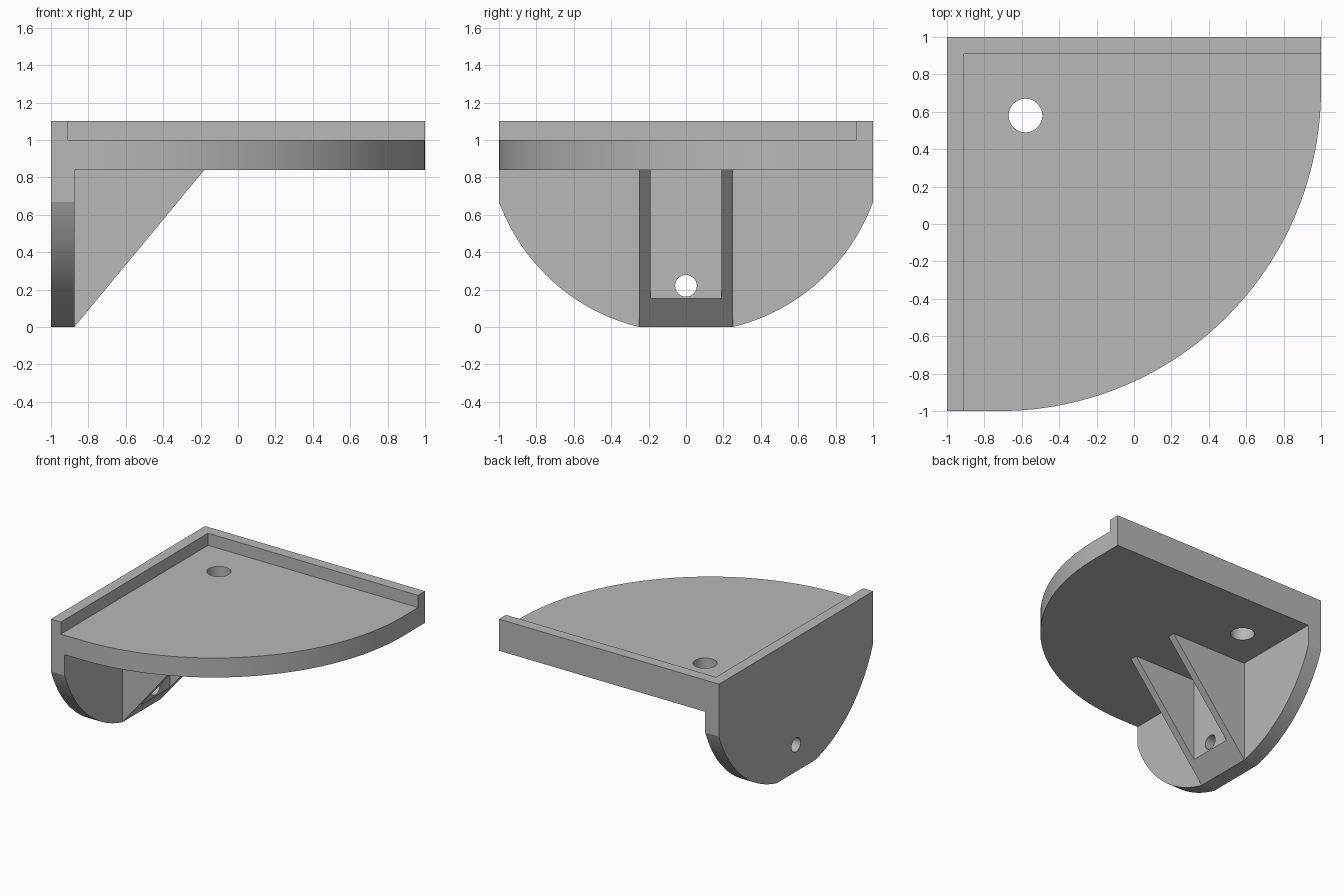
import bpy
import bmesh
from math import asin, cos, pi, radians, sin, sqrt
from mathutils import Vector

if "Cube" in bpy.data.objects:
    bpy.data.objects.remove(bpy.data.objects["Cube"], do_unlink=True)

GREY = (0.48, 0.48, 0.48, 1)
grey = bpy.data.materials.new("plain grey")
grey.use_nodes = True
grey.diffuse_color = GREY
grey.node_tree.nodes["Principled BSDF"].inputs["Base Color"].default_value = GREY

# Shared dimensions
UNDER, DECK, TOP = 0.84, 1.0, 1.1      # shelf underside, deck and rim heights
RIM = -0.91                            # inner side of the rim
PLATE = -0.875                         # front of the wall plate
HALF, INNER = 0.25, 0.19               # gusset half width and pocket half width


def arc(cx, cy, r, start, end, n=40):
    """Points along a circular arc."""
    steps = [start + (end - start) * i / n for i in range(n + 1)]
    return [(cx + r * cos(a), cy + r * sin(a)) for a in steps]


def extrude(name, profile, axis, low, high):
    """Prism from a flat profile: (x, y) on axis z, (y, z) on x, (x, z) on y."""
    place = {"z": lambda a, b: (a, b, low),
             "x": lambda a, b: (low, a, b),
             "y": lambda a, b: (a, low, b)}[axis]
    bm = bmesh.new()
    face = bm.faces.new([bm.verts.new(place(a, b)) for a, b in profile])
    grown = bmesh.ops.extrude_face_region(bm, geom=[face])["geom"]
    shift = Vector([(high - low) * (axis == k) for k in "xyz"])
    bmesh.ops.translate(bm, vec=shift,
                        verts=[g for g in grown if isinstance(g, bmesh.types.BMVert)])
    bmesh.ops.recalc_face_normals(bm, faces=bm.faces)
    mesh = bpy.data.meshes.new(name)
    bm.to_mesh(mesh)
    bm.free()
    mesh.materials.append(grey)
    obj = bpy.data.objects.new(name, mesh)
    bpy.context.collection.objects.link(obj)
    return obj


def activate(obj):
    bpy.ops.object.select_all(action="DESELECT")
    obj.select_set(True)
    bpy.context.view_layer.objects.active = obj


def cut(obj, cutter):
    """Subtract the cutter from a part."""
    activate(obj)
    mod = obj.modifiers.new("cut", "BOOLEAN")
    mod.operation = "DIFFERENCE"
    mod.solver = "EXACT"
    mod.object = cutter
    bpy.ops.object.modifier_apply(modifier=mod.name)


# Quarter-round shelf
shelf = extrude("shelf", [(-1, 1), (-1, -1)]
                + arc(-0.72, 0.72, 1.72, -pi / 2, 0, 56) + [(1, 1)],
                "z", UNDER, DECK)

# Raised L-shaped rim on the two straight sides
rim = extrude("rim", [(-1, 1), (-1, -1), (RIM, -1), (RIM, -RIM), (1, -RIM), (1, 1)],
              "z", DECK, TOP)

# Wall plate with rounded lower corners and a flat foot
centre_z = 1.035
radius = sqrt(HALF ** 2 + centre_z ** 2)
foot = asin(HALF / radius)
side = asin(1 / radius)
right_curve = arc(0, centre_z, radius, foot - pi / 2, side - pi / 2)
left_curve = [(-y, z) for y, z in reversed(right_curve)]
plate = extrude("wall_plate", [(-1, UNDER)] + left_curve + right_curve + [(1, UNDER)],
                "x", -1, PLATE)

# Triangular gusset with an open pocket
gusset = extrude("gusset", [(PLATE, 0), (-0.18, UNDER), (PLATE, UNDER)], "y", -HALF, HALF)
pocket = extrude("pocket_cutter", [(-INNER, 0.1), (INNER, 0.1), (INNER, 1), (-INNER, 1)],
                 "x", -0.75, 0)

# Cable hole through the shelf, screw hole through the plate and gusset
cable = extrude("cable_hole_cutter", arc(-0.58, 0.58, 0.09, 0, 2 * pi, 48)[:-1],
                "z", 0.7, 1.2)
screw = extrude("screw_hole_cutter", arc(0, 0.22, 0.058, 0, 2 * pi, 40)[:-1],
                "x", -1.2, -0.5)

cut(shelf, cable)
cut(plate, screw)
cut(gusset, pocket)
cut(gusset, screw)
for cutter in (pocket, cable, screw):
    bpy.data.objects.remove(cutter, do_unlink=True)

for part in (shelf, rim, plate, gusset):
    activate(part)
    bpy.ops.object.shade_smooth_by_angle(angle=radians(12))
